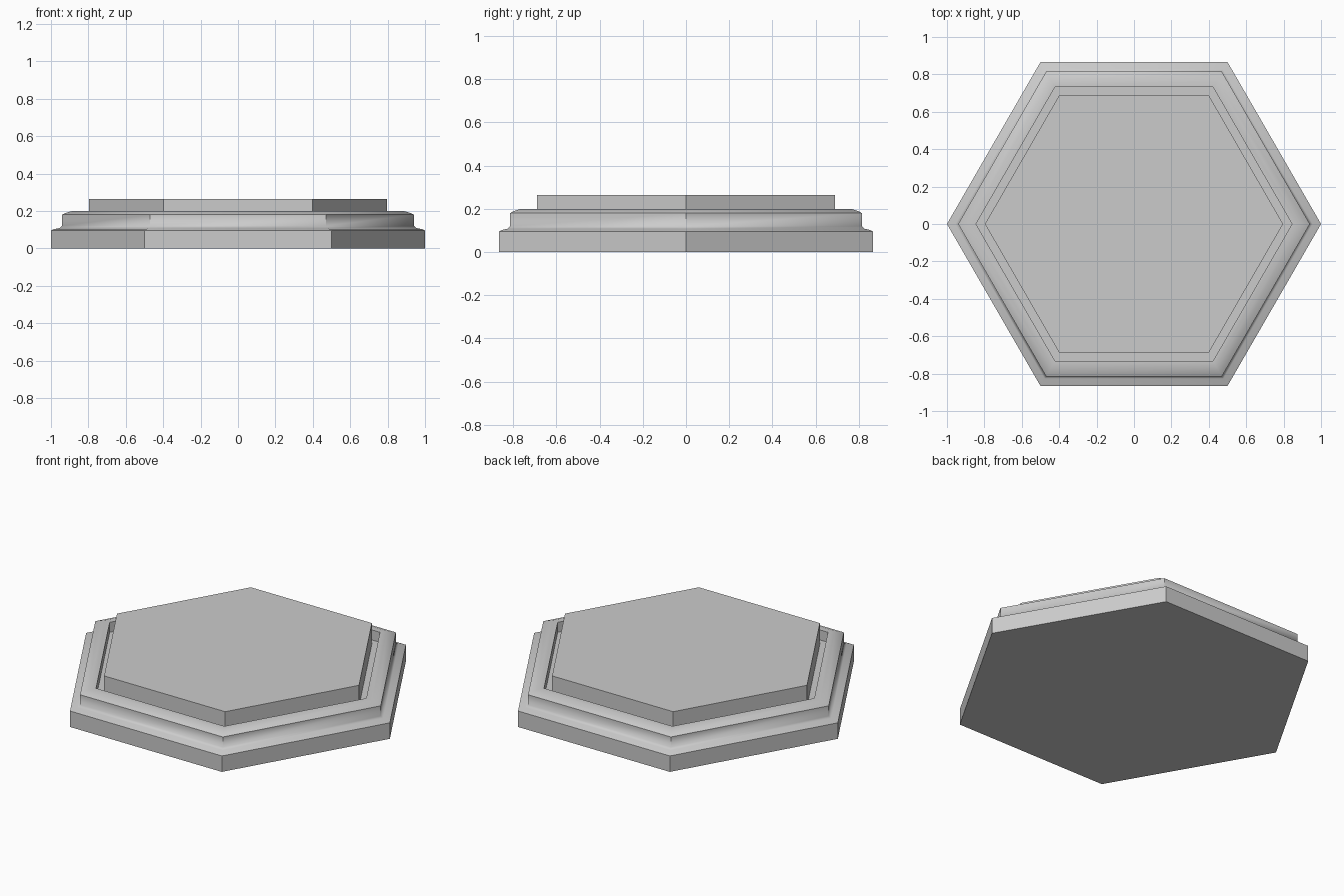
import bpy
import bmesh
import math

cube = bpy.data.objects.get("Cube")
if cube:
    bpy.data.objects.remove(cube, do_unlink=True)

# Plain stone grey
grey = bpy.data.materials.new("stone_grey")
grey.use_nodes = True
colour = (0.6, 0.6, 0.6, 1)
grey.diffuse_color = colour
grey.node_tree.nodes["Principled BSDF"].inputs["Base Color"].default_value = colour


def hex_lathe(name, profile, smooth_angle):
    """Sweep a (corner radius, height) profile round a hexagon and cap both ends."""
    bm = bmesh.new()
    rings = []
    for radius, z in profile:
        rings.append([bm.verts.new((radius * math.cos(i * math.pi / 3),
                                    radius * math.sin(i * math.pi / 3), z))
                      for i in range(6)])
    for low, high in zip(rings, rings[1:]):
        for i in range(6):
            j = (i + 1) % 6
            bm.faces.new((low[i], low[j], high[j], high[i]))
    bm.faces.new(rings[0][::-1])
    bm.faces.new(rings[-1])
    bmesh.ops.recalc_face_normals(bm, faces=bm.faces)
    mesh = bpy.data.meshes.new(name)
    bm.to_mesh(mesh)
    bm.free()
    mesh.materials.append(grey)
    obj = bpy.data.objects.new(name, mesh)
    bpy.context.collection.objects.link(obj)
    bpy.ops.object.select_all(action='DESELECT')
    obj.select_set(True)
    bpy.context.view_layer.objects.active = obj
    bpy.ops.object.shade_smooth_by_angle(angle=math.radians(smooth_angle))
    return obj


# Stepped plinth with softened shoulders and a recessed channel inside the rim
hex_lathe("stepped_base", [
    (1.0, 0), (1.0, 0.095), (0.985, 0.102), (0.955, 0.108), (0.94, 0.12),
    (0.94, 0.18), (0.925, 0.188), (0.885, 0.2), (0.845, 0.2), (0.845, 0.14),
], 50)

# Raised hexagonal top standing in the channel
hex_lathe("top_plate", [(0.797, 0.14), (0.797, 0.264)], 30)
